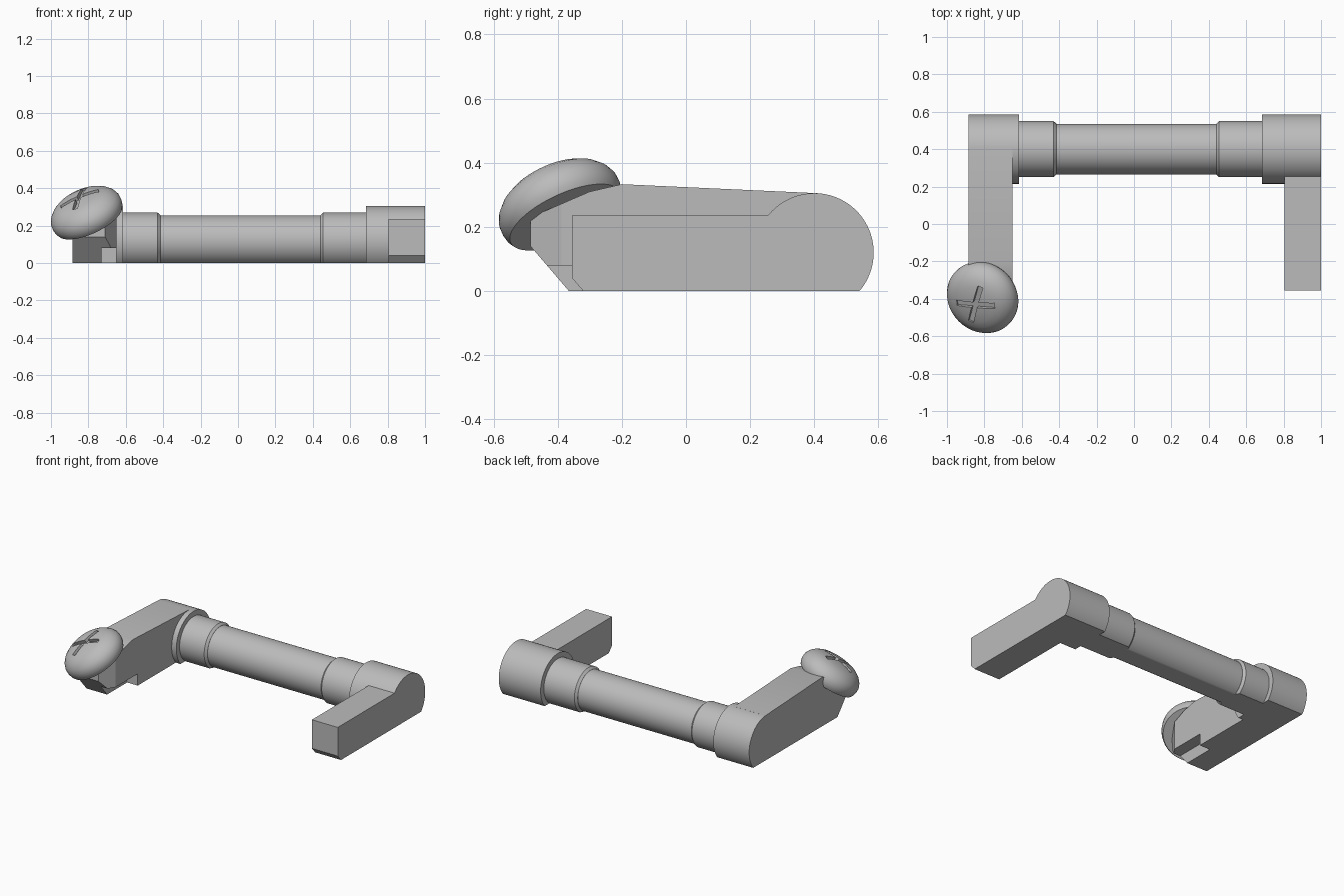
import bpy, bmesh, math
from mathutils import Vector, Matrix

if "Cube" in bpy.data.objects:
    bpy.data.objects.remove(bpy.data.objects["Cube"])

grey = bpy.data.materials.new("plain grey")
grey.use_nodes = True
grey.diffuse_color = (0.5, 0.5, 0.5, 1)
grey.node_tree.nodes["Principled BSDF"].inputs["Base Color"].default_value = (0.5, 0.5, 0.5, 1)

AXIS = Vector((0, 0.4, 0.12))      # centre line of the shaft


def finish(bm, name):
    bmesh.ops.recalc_face_normals(bm, faces=bm.faces)
    mesh = bpy.data.meshes.new(name)
    bm.to_mesh(mesh)
    bm.free()
    obj = bpy.data.objects.new(name, mesh)
    bpy.context.collection.objects.link(obj)
    mesh.materials.append(grey)
    return obj


def lathe(profile, steps=96):
    """Spin (height, radius) points about local z."""
    bm = bmesh.new()
    verts = [bm.verts.new((r, 0, h)) for h, r in profile]
    edges = [bm.edges.new(pair) for pair in zip(verts, verts[1:])]
    bmesh.ops.spin(bm, geom=verts + edges, cent=(0, 0, 0), axis=(0, 0, 1),
                   angle=math.tau, steps=steps, use_duplicate=False)
    bmesh.ops.remove_doubles(bm, verts=bm.verts, dist=0.0001)
    return bm


def shaft_part(name, profile):
    """Turned part along x, with its underside cut flat on the ground."""
    bm = lathe([(profile[0][0], 0)] + profile + [(profile[-1][0], 0)])
    bm.transform(Matrix.Translation(AXIS) @ Matrix.Rotation(math.pi / 2, 4, 'Y'))
    cut = bmesh.ops.bisect_plane(bm, geom=bm.verts[:] + bm.edges[:] + bm.faces[:],
                                 plane_co=(0, 0, 0), plane_no=(0, 0, -1), clear_outer=True)
    rim = [e for e in cut["geom_cut"] if isinstance(e, bmesh.types.BMEdge)]
    bmesh.ops.holes_fill(bm, edges=rim)
    return finish(bm, name)


def prism(name, outline, x0, x1):
    """Side outline of (y, z) points, extruded along x."""
    bm = bmesh.new()
    face = bm.faces.new([bm.verts.new((x0, y, z)) for y, z in outline])
    ext = bmesh.ops.extrude_face_region(bm, geom=[face])
    moved = [v for v in ext["geom"] if isinstance(v, bmesh.types.BMVert)]
    bmesh.ops.translate(bm, verts=moved, vec=(x1 - x0, 0, 0))
    return finish(bm, name)


def box(name, matrix, size):
    bm = bmesh.new()
    bmesh.ops.create_cube(bm, size=1)
    bm.transform(matrix @ Matrix.Diagonal((*size, 1)))
    return finish(bm, name)


def subtract(obj, cutter):
    mod = obj.modifiers.new("cut", 'BOOLEAN')
    mod.operation, mod.solver, mod.object = 'DIFFERENCE', 'EXACT', cutter
    cutter.hide_render = True
    bpy.context.view_layer.objects.active = obj
    bpy.ops.object.modifier_apply(modifier=mod.name)
    bpy.data.objects.remove(cutter)


# Stepped shaft with a collar and a hub at each end
parts = [
    shaft_part("shaft_core", [(-0.45, 0.135), (0.47, 0.135)]),
    shaft_part("right_collar", [(-0.63, 0.15), (-0.43, 0.15), (-0.415, 0.136)]),
    shaft_part("left_collar", [(0.44, 0.136), (0.455, 0.15), (0.7, 0.15)]),
    shaft_part("right_hub", [(-0.885, 0.185), (-0.615, 0.185)]),
    shaft_part("left_hub", [(0.685, 0.185), (1, 0.185)]),
]

# Plain arm with a chamfered lower front edge
parts.append(prism("left_arm", [(0.4, 0), (0.4, 0.235), (-0.355, 0.235),
                                (-0.355, 0.04), (-0.32, 0)], 0.805, 1))

# Tall arm carrying the button, undercut at its front end
arm = prism("right_arm", [(0.4, 0), (0.41, 0.305), (-0.2, 0.333), (-0.3, 0.31),
                          (-0.485, 0.23), (-0.485, 0.14), (-0.365, 0)], -0.885, -0.65)
subtract(arm, box("notch_cutter", Matrix.Translation((-0.63, -0.35, 0.02)), (0.2, 0.4, 0.12)))
turn = Matrix.Translation((-0.645, -0.475, 0.2)) @ Matrix.Rotation(math.radians(58), 4, 'Z')
subtract(arm, box("corner_cutter", turn, (0.3, 0.1, 0.6)))
parts.append(arm)

# Domed button, tilted forward and outward
normal = Vector((-0.39, -0.39, 0.835)).normalized()
base = Vector((-0.793, -0.376, 0.23))
bm = lathe([(0, 0), (0, 0.188), (0.015, 0.196), (0.035, 0.2), (0.06, 0.199), (0.085, 0.188),
            (0.11, 0.166), (0.128, 0.138), (0.14, 0.1), (0.147, 0.05), (0.149, 0)])
bm.transform(Matrix.Translation(base) @ normal.to_track_quat('Z', 'Y').to_matrix().to_4x4())
button = finish(bm, "button")

# Cross slot in the button
for dx, dy in ((1, -0.08), (0.27, 1)):
    along = Vector((dx, dy, 0))
    along.z = -(normal.x * dx + normal.y * dy) / normal.z
    along.normalize()
    side = normal.cross(along)
    frame = Matrix((along, side, normal)).transposed().to_4x4()
    spot = Matrix.Translation(base + normal * 0.15)
    subtract(button, box("slot_cutter", spot @ frame, (0.22, 0.03, 0.05)))
parts.append(button)

# Smooth round surfaces, sharp edges kept
bpy.ops.object.select_all(action='DESELECT')
for obj in parts:
    obj.select_set(True)
bpy.context.view_layer.objects.active = parts[0]
bpy.ops.object.shade_smooth_by_angle(angle=math.radians(30))
